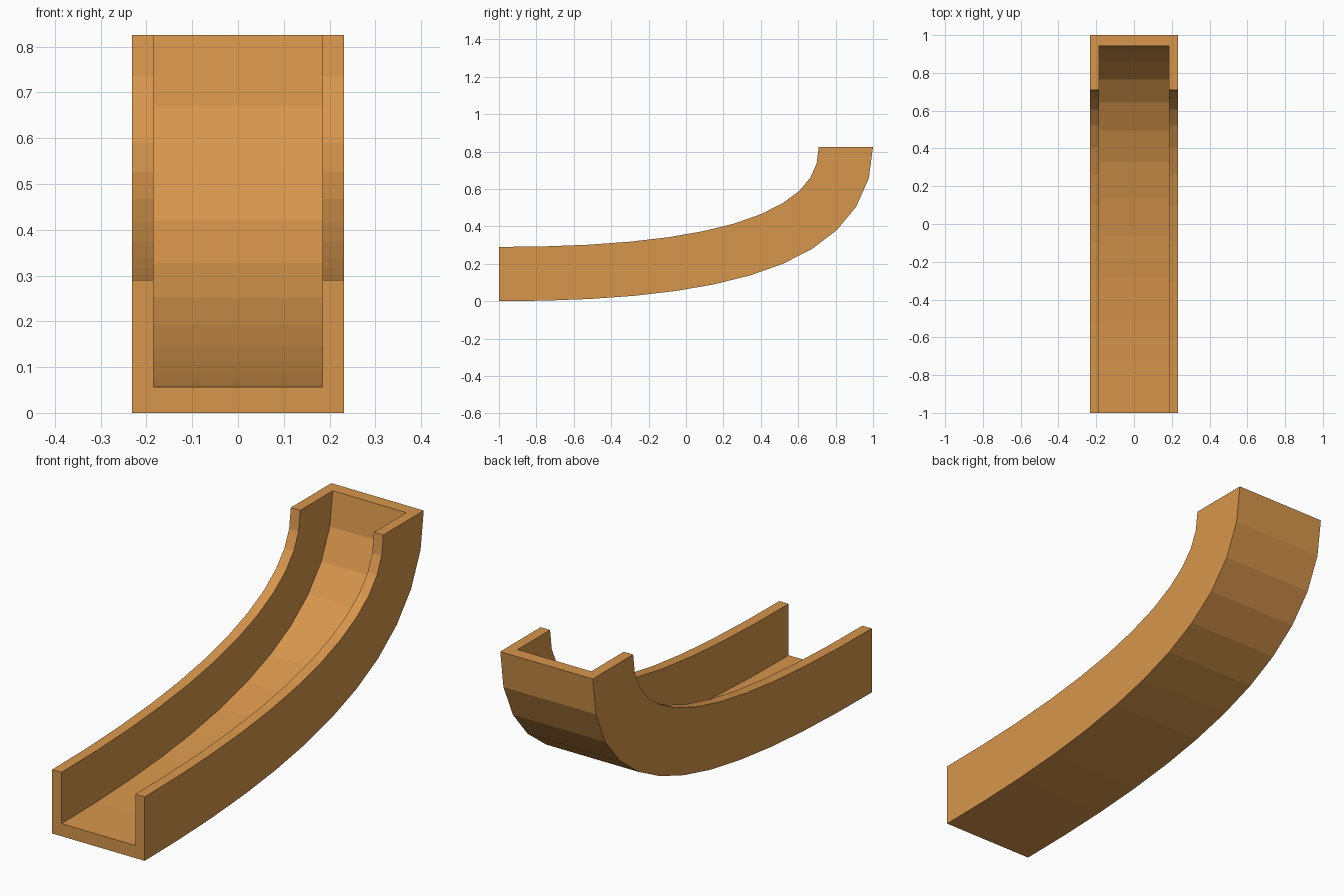
import bpy, bmesh
from mathutils import Vector
from mathutils.geometry import interpolate_bezier

if "Cube" in bpy.data.objects:
    bpy.data.objects.remove(bpy.data.objects["Cube"])

HALF_W, INNER_W = 0.232, 0.185   # outer and inner half widths
HALF_H, FLOOR = 0.145, 0.057     # half channel depth, floor thickness
STEPS = 12

# centre line of the slide in the YZ plane: level at the front, upright at the back
start, end = Vector((0, -1, HALF_H)), Vector((0, 1 - HALF_H, 0.825))
h1, h2 = start + Vector((0, 1.0, 0)), end - Vector((0, 0, 0.555))
path = interpolate_bezier(start, h1, h2, end, STEPS + 1)


def tangent(t):
    s = 1 - t
    return (s * s * (h1 - start) + 2 * s * t * (h2 - h1) + t * t * (end - h2)).normalized()


# U-shaped cross-section: (x, offset from the centre line)
low = FLOOR - HALF_H
section = [(-HALF_W, -HALF_H), (HALF_W, -HALF_H), (HALF_W, HALF_H), (INNER_W, HALF_H),
           (INNER_W, low), (-INNER_W, low), (-INNER_W, HALF_H), (-HALF_W, HALF_H)]

# sweep the section along the path
bm = bmesh.new()
rings = []
for i, p in enumerate(path):
    d = tangent(i / STEPS)
    normal = Vector((0, -d.z, d.y))
    rings.append([bm.verts.new(p + normal * o + Vector((x, 0, 0))) for x, o in section])
n = len(section)
for a, b in zip(rings, rings[1:]):
    for j in range(n):
        k = (j + 1) % n
        bm.faces.new((a[j], a[k], b[k], b[j]))

# end caps: floor strip and two walls
for r in (rings[0], rings[-1]):
    bm.faces.new(r)
bmesh.ops.recalc_face_normals(bm, faces=bm.faces)

mesh = bpy.data.meshes.new("curved_channel")
bm.to_mesh(mesh)
bm.free()
channel = bpy.data.objects.new("curved_channel", mesh)
bpy.context.collection.objects.link(channel)

# warm wood colour
wood = bpy.data.materials.new("orange_wood")
wood.diffuse_color = (0.68, 0.305, 0.072, 1)
wood.use_nodes = True
wood.node_tree.nodes["Principled BSDF"].inputs["Base Color"].default_value = wood.diffuse_color
mesh.materials.append(wood)
